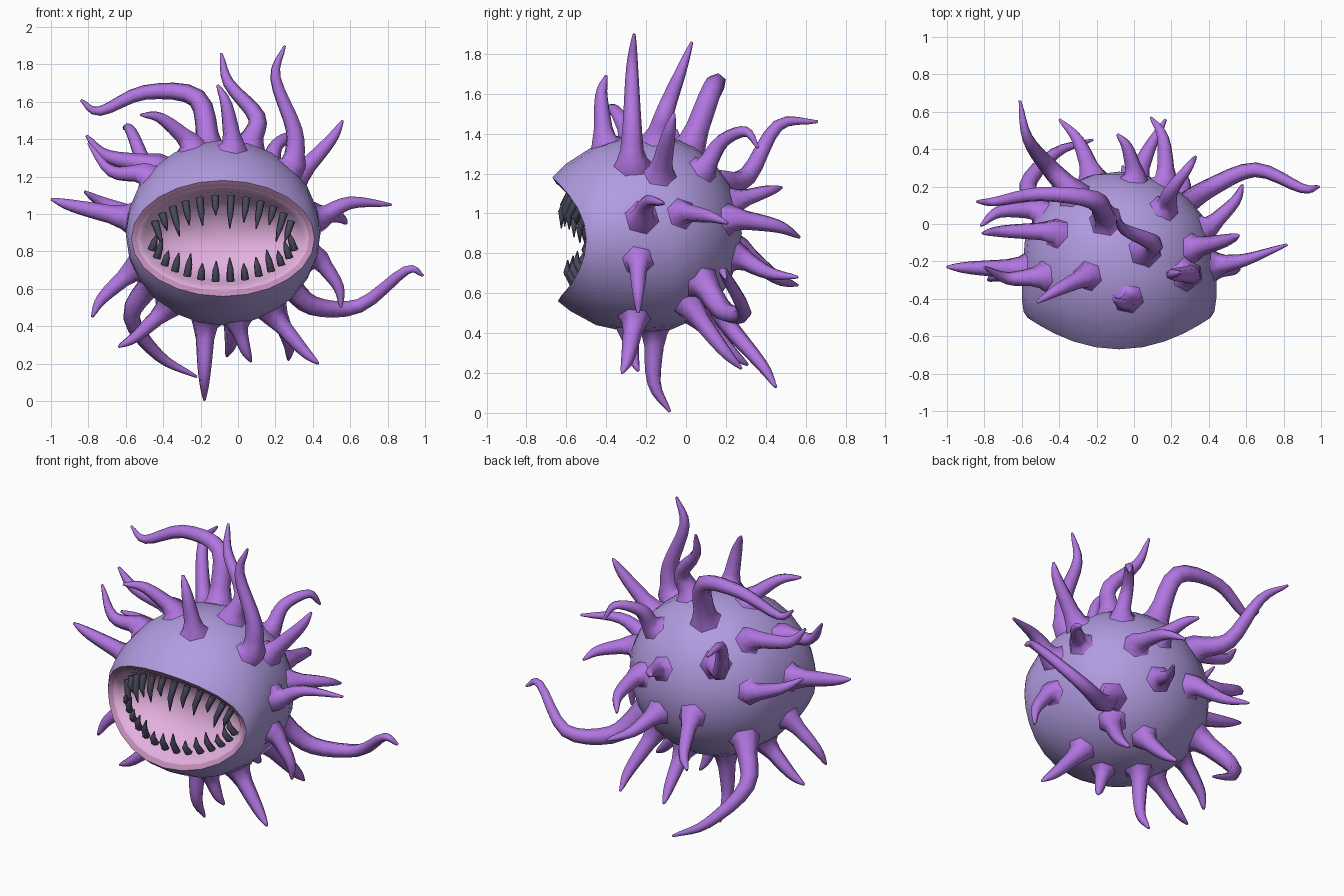
import bpy, bmesh
from math import sin, cos, pi, radians
from mathutils import Vector
from mathutils.bvhtree import BVHTree

if "Cube" in bpy.data.objects:
    bpy.data.objects.remove(bpy.data.objects["Cube"])


def material(name, rgb):
    mat = bpy.data.materials.new(name)
    mat.use_nodes = True
    mat.diffuse_color = (*rgb, 1)
    mat.node_tree.nodes["Principled BSDF"].inputs["Base Color"].default_value = (*rgb, 1)
    return mat


LAVENDER = material("lavender skin", (.44, .33, .75))
PURPLE = material("purple tentacle", (.44, .18, .75))
PINK = material("pink mouth", (.76, .43, .73))
MAUVE = material("mauve lip", (.54, .27, .48))
DARK = material("dark tooth", (.065, .065, .105))


def make_object(name, bm, mats, angle):
    bmesh.ops.recalc_face_normals(bm, faces=bm.faces)
    mesh = bpy.data.meshes.new(name)
    bm.to_mesh(mesh)
    obj = bpy.data.objects.new(name, mesh)
    bpy.context.collection.objects.link(obj)
    for mat in mats:
        mesh.materials.append(mat)
    bpy.ops.object.select_all(action='DESELECT')
    obj.select_set(True)
    bpy.context.view_layer.objects.active = obj
    bpy.ops.object.shade_smooth_by_angle(angle=radians(angle))


def skin(bm, lower, upper, index=0):
    """Bridge two equal rings of vertices, or fan a ring to a single vertex."""
    n = max(len(lower), len(upper))
    for i in range(n):
        j = (i + 1) % n
        if len(lower) == 1:
            face = (lower[0], upper[j], upper[i])
        elif len(upper) == 1:
            face = (lower[i], lower[j], upper[0])
        else:
            face = (lower[i], lower[j], upper[j], upper[i])
        bm.faces.new(face).material_index = index


# Body: a round back, then rings forward to the lips and folded into the mouth
CENTRE = Vector((-.08, -.2, .9))
SEGMENTS = 24
BACK_STEPS = 6


def body_point(a, y, rx, rz, bulge, zc):
    push = bulge * sin(a) ** 2 * (1 if sin(a) > 0 else .84)
    return Vector((CENTRE.x + rx * cos(a), y - push, zc + rz * sin(a)))


rings = []
for k in range(BACK_STEPS):
    t = pi / 2 * k / BACK_STEPS
    rings.append((CENTRE.y + .48 * cos(t), .52 * sin(t), .5 * sin(t), 0, CENTRE.z, 0))

# y, x radius, z radius, forward bulge, z centre, material
rings += [(-.28, .52, .495, .01, .9, 0), (-.4, .52, .45, .06, .89, 0),
          (-.47, .51, .37, .13, .88, 0), (-.5, .49, .31, .17, .87, 0),
          (-.49, .46, .28, .16, .87, 1), (-.47, .43, .25, .14, .87, 2),
          (-.42, .39, .23, .09, .87, 2), (-.36, .27, .17, .04, .87, 2),
          (-.33, 0, 0, 0, .87, 2)]
bm = bmesh.new()
previous = None
for *shape, index in rings:
    count = SEGMENTS if shape[1] else 1
    ring = [bm.verts.new(body_point(2 * pi * i / SEGMENTS, *shape)) for i in range(count)]
    if previous:
        skin(bm, previous, ring, index)
    previous = ring
make_object("body", bm, [LAVENDER, MAUVE, PINK], 60)
surface = BVHTree.FromBMesh(bm)


def smooth_path(points, steps):
    """Catmull-Rom samples through the points."""
    pts = [2 * points[0] - points[1]] + points + [2 * points[-1] - points[-2]]
    out = []
    for a, b, c, d in zip(pts, pts[1:], pts[2:], pts[3:]):
        for k in range(steps):
            t = k / steps
            out.append((2 * b + (c - a) * t + (2 * a - 5 * b + 4 * c - d) * t * t
                        + (3 * b - a - 3 * c + d) * t ** 3) / 2)
    return out + [points[-1]]


def tube(bm, path, radii, axis, on_body=False):
    """Tapered six-sided tube; its first ring may be laid onto the body."""
    side = axis.orthogonal().normalized()
    previous = None
    for k, (p, r) in enumerate(zip(path, radii)):
        if k:
            new = (path[min(k + 1, len(path) - 1)] - path[k - 1]).normalized()
            side = (axis.rotation_difference(new) @ side).normalized()
            axis = new
        up = axis.cross(side)
        ring = []
        for i in range(6):
            co = p + r * (cos(pi * i / 3) * side + sin(pi * i / 3) * up)
            if on_body and k == 0:
                near, n, *_ = surface.find_nearest(co)
                co = near + n * .002
            ring.append(bm.verts.new(co))
        if previous:
            skin(bm, previous, ring)
        previous = ring
    bm.faces.new(previous)


def grow(region, axis, sign, arms):
    """Root each arm where a ray along the axis meets the body, then bend it to its tip."""
    for number, (root, *bends, tip) in enumerate(arms, 1):
        start = list(root)
        start.insert(axis, 2 * sign)
        ray = Vector((0, 0, 0))
        ray[axis] = -sign
        hit, normal, *_ = surface.ray_cast(Vector(start), ray)
        normal = (normal + (hit - CENTRE).normalized()).normalized()
        tip = Vector(tip)
        length = (tip - hit).length
        # Plain arms leave along the skin's normal and lean over toward the tip
        bends = [Vector(b) for b in bends] or [(hit + tip) / 2 + normal * length * .2]
        path = [hit] + smooth_path([hit + normal * .03] + bends + [tip], 4)
        radius = min(.03 + .055 * length, .06)
        n = len(path) - 1
        # A flat flared foot, then a steady taper
        radii = [.035 + radius, radius * 1.25]
        radii += [.007 + radius * (1 - k / n) ** .8 for k in range(2, n + 1)]
        bm = bmesh.new()
        tube(bm, path, radii, normal, True)
        make_object(f"{region}_tentacle_{number}", bm, [PURPLE], 75)


# Tentacles by region: root on the skin, any extra bends, tip
grow("crown", 2, 1, [
    [(-.03, -.4), (-.11, -.4, 1.69)],
    [(.28, -.27), (.3, -.27, 1.45), (.2, -.27, 1.73), (.25, -.26, 1.9)],
    [(.06, -.14), (.1, -.1, 1.52), (-.05, -.03, 1.7), (-.09, .03, 1.86)],
    [(-.15, .02), (-.22, .13, 1.62), (-.5, .16, 1.65), (-.74, .12, 1.55), (-.84, .12, 1.61)],
    [(-.25, -.28), (-.52, -.42, 1.53)]])
grow("right", 0, -1, [
    [(-.24, .98), (-1, -.23, 1.08)],
    [(-.05, 1.24), (-.7, -.04, 1.31), (-.81, -.05, 1.42)],
    [(-.28, 1.2), (-.68, -.29, 1.23), (-.8, -.23, 1.38)],
    [(.06, .98), (-.82, -.01, 1.12)],
    [(-.25, .7), (-.78, -.3, .45)],
    [(.04, .65), (-.57, .2, .45), (-.42, .38, .24), (-.22, .45, .13)]])
grow("left", 0, 1, [
    [(-.13, 1.2), (.56, -.06, 1.5)],
    [(-.22, .98), (.6, -.19, 1.06), (.82, -.11, 1.05)],
    [(-.02, 1), (.58, .21, .95)],
    [(-.24, .76), (.55, -.24, .5)],
    [(.08, .65), (.4, .19, .51), (.65, .29, .51), (.9, .19, .7), (.99, .2, .67)]])
grow("back", 1, 1, [
    [(.16, 1.22), (.2, .18, 1.36), (.29, .3, 1.41), (.33, .36, 1.33)],
    [(-.32, 1.14), (-.46, .31, 1.19), (-.57, .46, 1.44), (-.61, .66, 1.46)],
    [(0, 1.06), (-.09, .48, 1.13)],
    [(.16, .97), (.09, .57, .88)],
    [(.02, .78), (.09, .42, .7), (.17, .56, .68)],
    [(-.22, .82), (-.3, .45, .68), (-.4, .56, .64)]])
grow("belly", 2, -1, [
    [(-.17, -.16), (-.18, -.16, .15), (-.18, -.08, .005)],
    [(.18, -.26), (.43, -.32, .2)],
    [(0, -.28), (.07, -.24, .21)],
    [(-.38, -.26), (-.64, -.28, .29)],
    [(-.03, .06), (-.06, .31, .24)],
    [(.18, .02), (.27, .28, .22)]])


# Teeth: uneven curved spikes set just inside both jaws
def tooth_row(name, start, end, count, lengths, drop):
    bm = bmesh.new()
    for i in range(count):
        a = radians(start + (end - start) * i / (count - 1))
        root = body_point(a, -.455, .39, .22, .13, .87)
        length = lengths[i % len(lengths)] * (3 + abs(sin(a))) / 4
        lean = Vector((-cos(a) / 3, -.25, drop)).normalized()
        middle = root + lean * length / 2 + Vector((0, -.02, 0))
        tube(bm, [root - lean * .01, middle, root + lean * length], [.022, .018, .003], lean)
    make_object(name, bm, [DARK], 75)


tooth_row("upper_teeth", 22, 158, 12, [.13, .17, .1, .15], -1)
tooth_row("lower_teeth", 194, 346, 14, [.1, .12, .08], 1)
